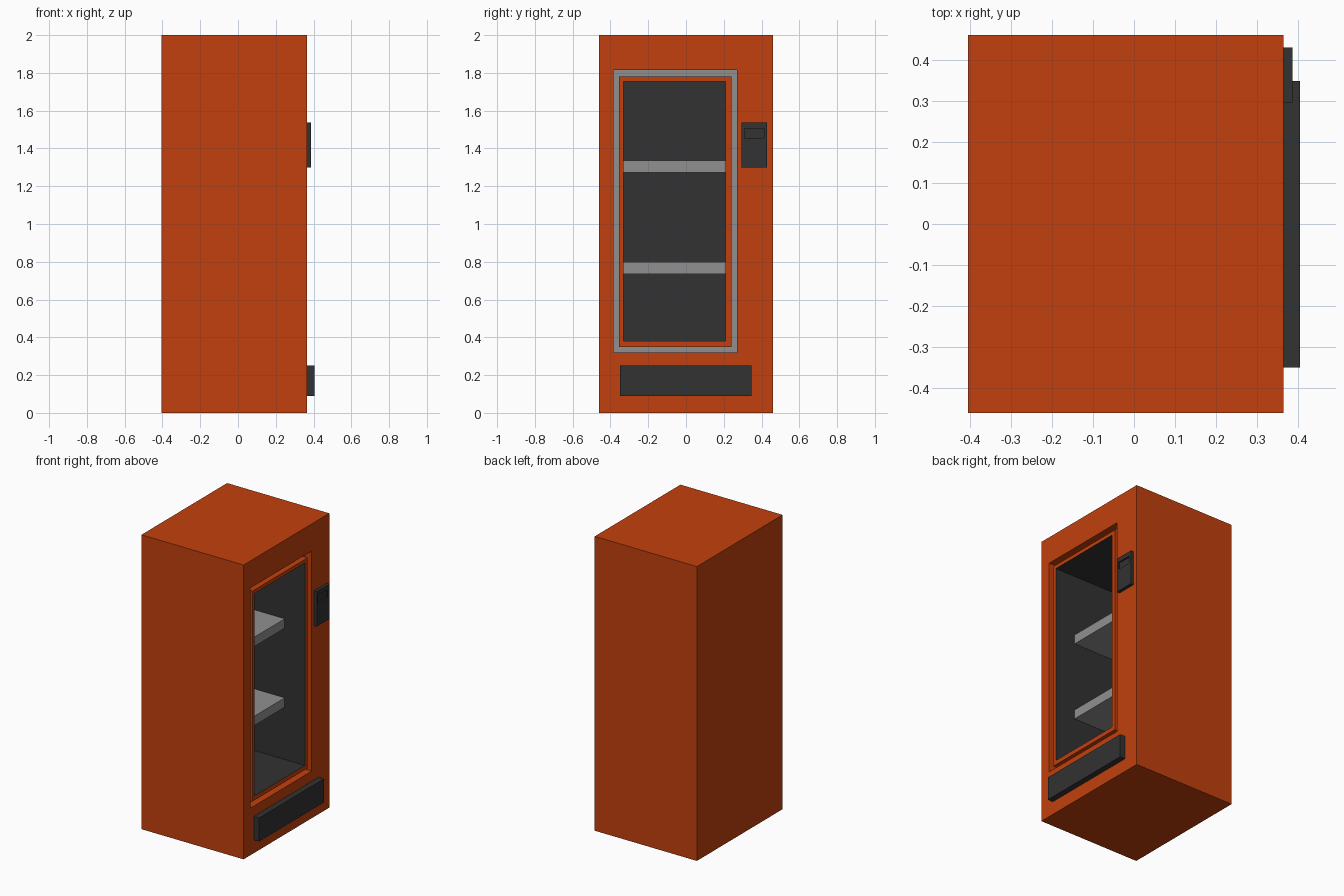
import bpy, bmesh

if "Cube" in bpy.data.objects:
    bpy.data.objects.remove(bpy.data.objects["Cube"])


def material(name, rgb):
    m = bpy.data.materials.new(name)
    m.diffuse_color = (*rgb, 1)
    m.use_nodes = True
    m.node_tree.nodes["Principled BSDF"].inputs["Base Color"].default_value = m.diffuse_color
    return m


ORANGE = material("orange_paint", (0.54, 0.051, 0.004))
DARK = material("dark_plastic", (0.032, 0.032, 0.032))
GREY = material("grey_metal", (0.28, 0.28, 0.28))
MATS = [ORANGE, DARK, GREY]


def ring_solid(name, rings, bands, first, last):
    """Bridge rectangles (x, y0, y1, z0, z1) in order, capping both ends."""
    bm = bmesh.new()
    loops = [[bm.verts.new(p) for p in ((x, y0, z0), (x, y1, z0), (x, y1, z1), (x, y0, z1))]
             for x, y0, y1, z0, z1 in rings]
    bm.faces.new(loops[0]).material_index = MATS.index(first)
    bm.faces.new(loops[-1]).material_index = MATS.index(last)
    for a, b, mat in zip(loops, loops[1:], bands):
        for i in range(4):
            j = (i + 1) % 4
            bm.faces.new((a[i], a[j], b[j], b[i])).material_index = MATS.index(mat)
    bmesh.ops.recalc_face_normals(bm, faces=bm.faces)
    me = bpy.data.meshes.new(name)
    bm.to_mesh(me)
    bm.free()
    for m in MATS:
        me.materials.append(m)
    ob = bpy.data.objects.new(name, me)
    bpy.context.collection.objects.link(ob)
    return ob


def box(name, x0, x1, y0, y1, z0, z1, mat):
    return ring_solid(name, [(x0, y0, y1, z0, z1), (x1, y0, y1, z0, z1)], [mat], mat, mat)


FRONT, BACK = 0.364, -0.404
groove_out = (-0.385, 0.27, 0.32, 1.815)
groove_in = (-0.355, 0.24, 0.35, 1.78)
window = (-0.33, 0.21, 0.38, 1.755)
shell = (-0.46, 0.46, 0, 2)

# Cabinet: outer shell, groove round the door, door rim, hollow dark interior
ring_solid("cabinet", [
    (BACK, *shell),
    (FRONT, *shell),
    (FRONT, *groove_out),
    (FRONT - 0.05, *groove_out),
    (FRONT - 0.05, *groove_in),
    (FRONT - 0.008, *groove_in),
    (FRONT - 0.008, *window),
    (-0.36, *window),
], [ORANGE, ORANGE, ORANGE, GREY, ORANGE, ORANGE, DARK], ORANGE, DARK)

# Shelves
for n, z in (("lower", 0.735), ("upper", 1.272)):
    box(n + "_shelf", -0.36, 0.204, -0.33, 0.21, z, z + 0.064, GREY)

# Payment panel with recessed display
pad = (0.295, 0.43, 1.30, 1.537)
display = (0.31, 0.412, 1.455, 1.505)
ring_solid("payment_panel", [
    (FRONT, *pad), (0.386, *pad), (0.386, *display), (0.376, *display),
], [DARK] * 3, DARK, DARK)

# Collection flap
box("collection_flap", FRONT, 0.404, -0.35, 0.348, 0.09, 0.25, DARK)
